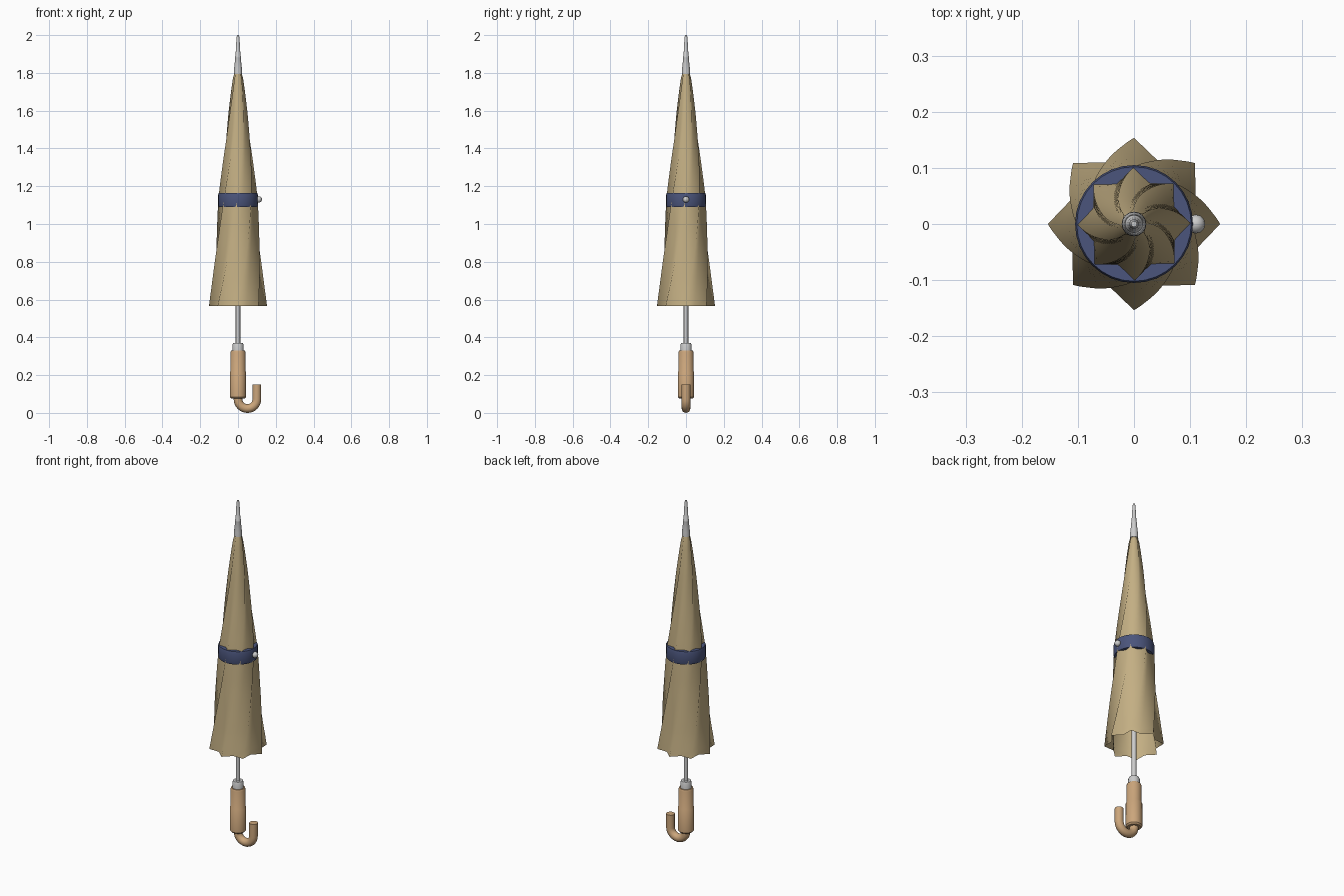
import bpy, bmesh, math
from mathutils import Vector

if "Cube" in bpy.data.objects:
    bpy.data.objects.remove(bpy.data.objects["Cube"])


def material(name, rgb):
    m = bpy.data.materials.new(name)
    m.diffuse_color = (*rgb, 1)
    m.use_nodes = True
    m.node_tree.nodes["Principled BSDF"].inputs["Base Color"].default_value = m.diffuse_color
    return m


FABRIC = material("tan_fabric", (0.55, 0.43, 0.23))
STRAP = material("navy_strap", (0.07, 0.09, 0.2))
WOOD = material("wood", (0.6, 0.38, 0.2))


def loft(name, rings, mat=None, cap=True, loop=False, angle=40):
    """Skin a list of equally sized point rings."""
    bm = bmesh.new()
    vs = [[bm.verts.new(p) for p in ring] for ring in rings]
    n = len(vs[0])
    pairs = list(zip(vs, vs[1:])) + ([(vs[-1], vs[0])] if loop else [])
    for a, b in pairs:
        for i in range(n):
            j = (i + 1) % n
            bm.faces.new((a[i], a[j], b[j], b[i]))
    if cap and not loop:
        bm.faces.new(vs[0][::-1])
        bm.faces.new(vs[-1])
    bmesh.ops.recalc_face_normals(bm, faces=bm.faces)
    me = bpy.data.meshes.new(name)
    bm.to_mesh(me)
    bm.free()
    ob = bpy.data.objects.new(name, me)
    bpy.context.collection.objects.link(ob)
    if mat:
        me.materials.append(mat)
    bpy.ops.object.select_all(action='DESELECT')
    ob.select_set(True)
    bpy.context.view_layer.objects.active = ob
    bpy.ops.object.shade_smooth_by_angle(angle=math.radians(angle))
    return ob


def circle(r, z, n):
    return [Vector((r * math.cos(2 * math.pi * i / n),
                    r * math.sin(2 * math.pi * i / n), z)) for i in range(n)]


def lathe(name, profile, mat=None, n=24, **kw):
    return loft(name, [circle(r, z, n) for r, z in profile], mat, **kw)


# Furled canopy: eight-pointed star section that twists as it rises
PROFILE = [(0.57, 0.153), (0.68, 0.14), (0.8, 0.129), (0.95, 0.116), (1.1, 0.106),
           (1.17, 0.1), (1.3, 0.085), (1.45, 0.067), (1.6, 0.05), (1.7, 0.037),
           (1.77, 0.027), (1.805, 0.018)]


def canopy_radius(z):
    for (z0, r0), (z1, r1) in zip(PROFILE, PROFILE[1:]):
        if z <= z1:
            return r0 + (r1 - r0) * (z - z0) / (z1 - z0)
    return PROFILE[-1][1]


rings = []
LEVELS = 36
for k in range(LEVELS + 1):
    z = 0.565 + 1.24 * k / LEVELS
    r = canopy_radius(z)
    twist = math.radians(45) * (z - 0.565) / 0.59
    ring = []
    for i in range(16):
        a = twist + i * math.pi / 8
        rr = r * (0.775 if i % 2 else 1)
        ring.append(Vector((rr * math.cos(a), rr * math.sin(a), z)))
    rings.append(ring)
loft("canopy", rings, FABRIC, cap=False, angle=180)

# Closing strap and its snap button
lathe("strap", [(0.075, 1.09), (0.102, 1.09), (0.105, 1.1), (0.105, 1.155),
                (0.102, 1.165), (0.075, 1.165)], STRAP, n=32, loop=True)
bpy.ops.mesh.primitive_uv_sphere_add(segments=12, ring_count=8, radius=0.017,
                                     location=(0.11, 0, 1.13))
bpy.context.object.name = "snap_button"
bpy.ops.object.shade_smooth()

# Metal shaft, top ferrule and collar
lathe("shaft", [(0.012, 0.3), (0.012, 1.85)], n=16)
lathe("ferrule", [(0.022, 1.795), (0.021, 1.82), (0.015, 1.875), (0.016, 1.88),
                  (0.016, 1.887), (0.013, 1.892), (0.008, 1.985), (0.005, 2.0)])
lathe("collar", [(0.03, 0.32), (0.03, 0.36), (0.026, 0.37)])

# Wooden grip
lathe("grip", [(0.036, 0.075), (0.043, 0.083), (0.043, 0.215), (0.04, 0.22),
               (0.04, 0.32), (0.036, 0.33)], WOOD)

# Crook: tube swept down, round and up
path = [(Vector((0, 0, 0.12)), 0.0)]
for k in range(17):
    t = math.pi * k / 16
    path.append((Vector((0.05 - 0.05 * math.cos(t), 0, 0.073 - 0.05 * math.sin(t))), t))
path.append((Vector((0.1, 0, 0.15)), math.pi))
loft("crook", [[p + Vector((-math.cos(t) * c.x, c.y, -math.sin(t) * c.x))
                for c in circle(0.023, 0, 16)] for p, t in path], WOOD)
